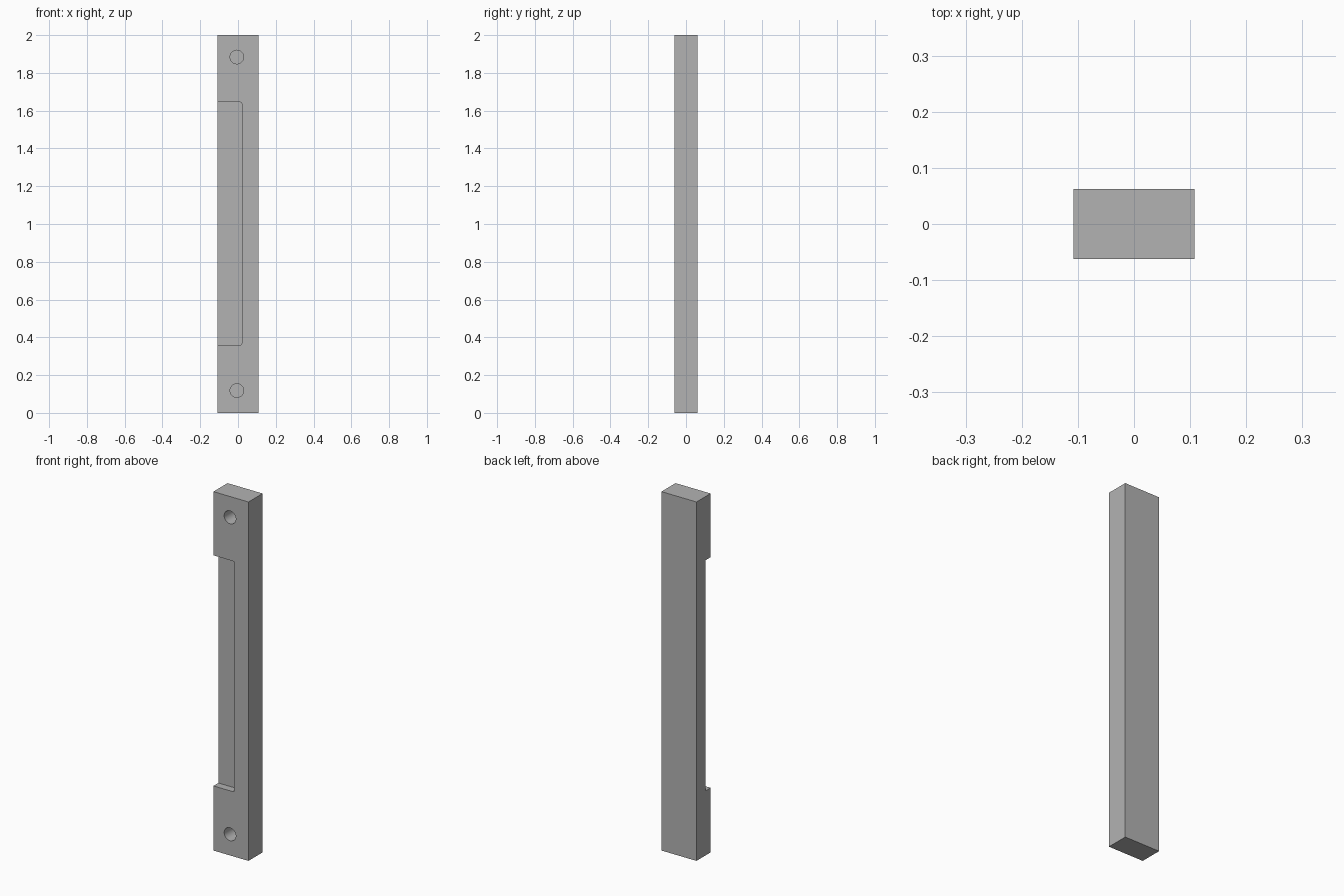
import bpy
import math

W, D, H = 0.216, 0.124, 2.0          # overall block
REC_X, REC_LOW, REC_HIGH = 0.02, 0.36, 1.645
REC_DEPTH, HOLE_DEPTH = 0.043, 0.10
HOLE_X, HOLE_R = -0.006, 0.036

if "Cube" in bpy.data.objects:
    bpy.data.objects.remove(bpy.data.objects["Cube"], do_unlink=True)

grey = bpy.data.materials.new("plain_grey")
grey.use_nodes = True
grey.diffuse_color = (0.45, 0.45, 0.45, 1)
grey.node_tree.nodes["Principled BSDF"].inputs["Base Color"].default_value = (0.45, 0.45, 0.45, 1)


def box(name, low, high):
    """Box spanning two opposite corners."""
    bpy.ops.mesh.primitive_cube_add(size=1)
    ob = bpy.context.object
    ob.name = name
    for v in ob.data.vertices:
        v.co = [lo if c < 0 else hi for c, lo, hi in zip(v.co, low, high)]
    ob.data.materials.append(grey)
    return ob


def apply_modifier(ob, mod):
    bpy.ops.object.select_all(action="DESELECT")
    ob.select_set(True)
    bpy.context.view_layer.objects.active = ob
    bpy.ops.object.modifier_apply(modifier=mod.name)


def cut(ob, cutter):
    """Subtract the cutter and discard it."""
    cutter.hide_render = True
    mod = ob.modifiers.new("cut", "BOOLEAN")
    mod.operation = "DIFFERENCE"
    mod.solver = "EXACT"
    mod.object = cutter
    apply_modifier(ob, mod)
    bpy.data.objects.remove(cutter, do_unlink=True)


# Main block
block = box("strike_block", (-W / 2, -D / 2, 0), (W / 2, D / 2, H))

# Long side recess, with small rounded inner corners
recess = box("recess_cutter", (-W, -D, REC_LOW), (REC_X, -D / 2 + REC_DEPTH, REC_HIGH))
weights = recess.data.attributes.new("bevel_weight_edge", "FLOAT", "EDGE")
for e in recess.data.edges:
    a, b = (recess.data.vertices[i].co for i in e.vertices)
    if abs(a.y - b.y) > 0.01 and a.x > 0:
        weights.data[e.index].value = 1
bevel = recess.modifiers.new("corner", "BEVEL")
bevel.limit_method = "WEIGHT"
bevel.width = 0.008
bevel.segments = 4
apply_modifier(recess, bevel)
cut(block, recess)

# Blind screw holes near both ends
for z in (0.118, 1.884):
    bpy.ops.mesh.primitive_cylinder_add(
        vertices=40, radius=HOLE_R, depth=2 * HOLE_DEPTH,
        location=(HOLE_X, -D / 2, z), rotation=(math.pi / 2, 0, 0))
    drill = bpy.context.object
    drill.name = "hole_cutter"
    drill.data.materials.append(grey)
    cut(block, drill)

bpy.ops.object.select_all(action="DESELECT")
block.select_set(True)
bpy.context.view_layer.objects.active = block
bpy.ops.object.shade_smooth_by_angle(angle=math.radians(30))
